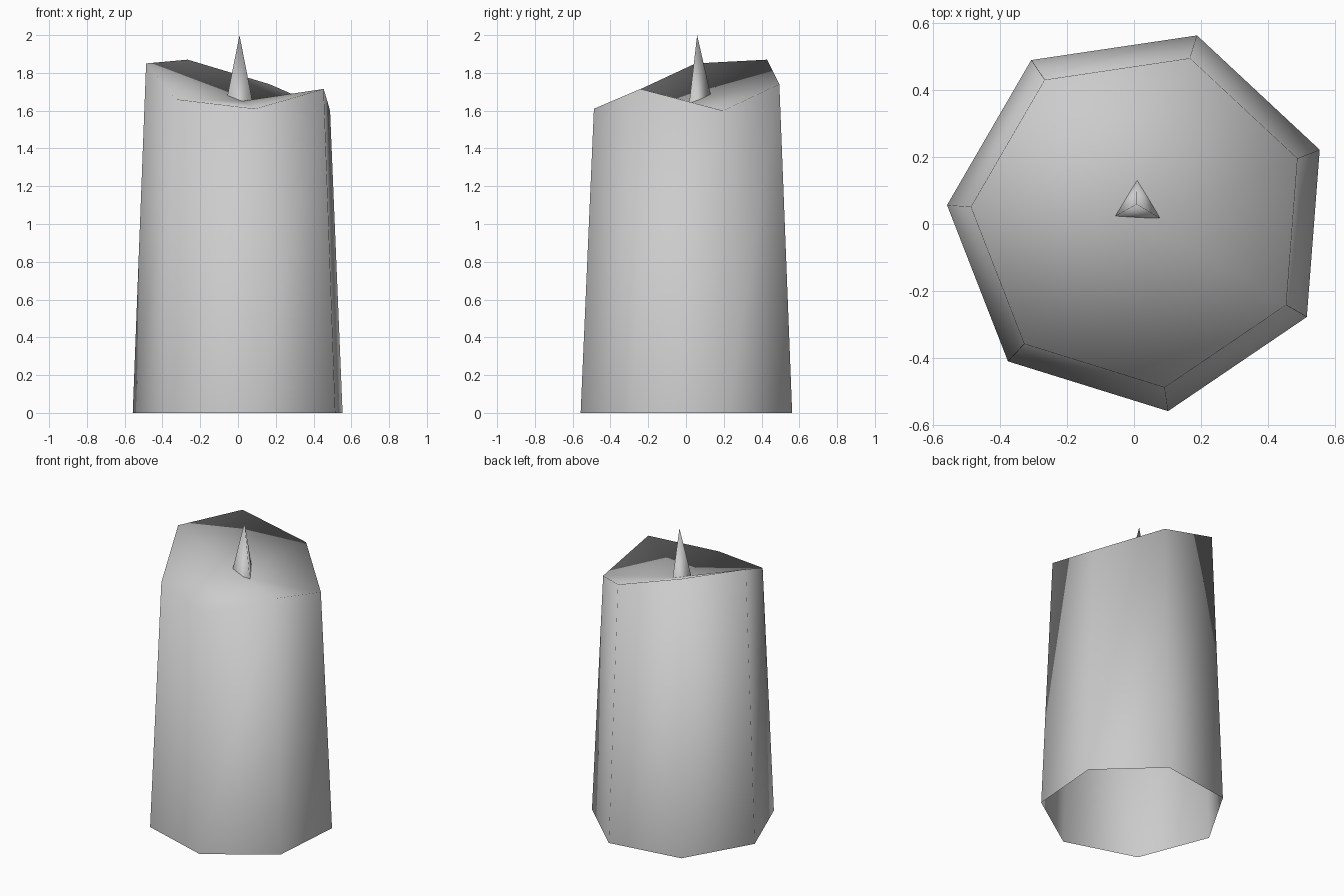
import bpy
import bmesh
from math import cos, sin, radians, tau

cube = bpy.data.objects.get("Cube")
if cube:
    bpy.data.objects.remove(cube, do_unlink=True)

# One plain grey for the whole candle
grey = bpy.data.materials.new("wax_grey")
grey.use_nodes = True
colour = (0.6, 0.6, 0.6, 1)
grey.diffuse_color = colour
grey.node_tree.nodes["Principled BSDF"].inputs["Base Color"].default_value = colour


def ring(bm, centre, radius, start, heights):
    """Add a regular ring of vertices, one per height."""
    n = len(heights)
    angles = [radians(start) + tau * i / n for i in range(n)]
    return [bm.verts.new((centre[0] + radius * cos(a), centre[1] + radius * sin(a), z))
            for a, z in zip(angles, heights)]


def fan(bm, loop, tip):
    """Close a ring with triangles to a single point."""
    point = bm.verts.new(tip)
    for a, b in zip(loop, loop[1:] + loop[:1]):
        bm.faces.new((a, b, point))


def finish(bm, name):
    mesh = bpy.data.meshes.new(name)
    bm.to_mesh(mesh)
    bm.free()
    mesh.materials.append(grey)
    mesh.shade_smooth()
    obj = bpy.data.objects.new(name, mesh)
    bpy.context.collection.objects.link(obj)
    return obj


# Candle body: tapered seven-sided tube, open below, with an uneven melted rim
bm = bmesh.new()
axis = (0.017, 0.012)
rim_heights = [1.6, 1.74, 1.87, 1.85, 1.66, 1.61, 1.715]
base = ring(bm, axis, 0.576, 21.3, [0] * len(rim_heights))
rim = ring(bm, axis, 0.505, 21.3, rim_heights)
for i in range(len(base)):
    j = (i + 1) % len(base)
    bm.faces.new((base[i], base[j], rim[j], rim[i]))
# Sunken top surface
fan(bm, rim, (*axis, 1.65))
finish(bm, "candle_body")

# Wick: slim three-sided spike set into the top
bm = bmesh.new()
wick_axis = (0.008, 0.059)
wick_base = ring(bm, wick_axis, 0.082, 89, [1.64] * 3)
fan(bm, wick_base, (*wick_axis, 2.0))
finish(bm, "wick")
